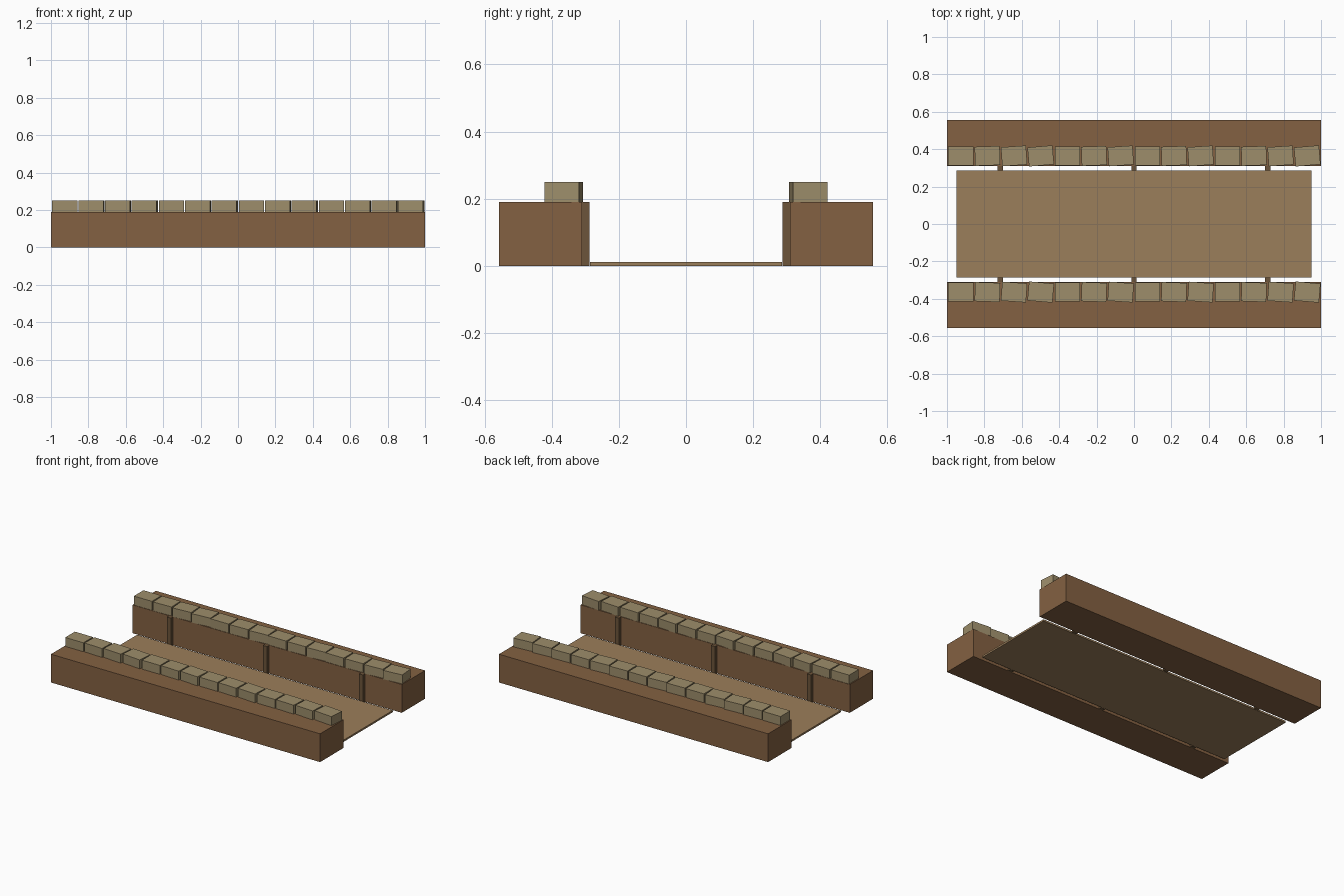
import bpy
from math import radians

if "Cube" in bpy.data.objects:
    bpy.data.objects.remove(bpy.data.objects["Cube"])


def material(name, color):
    m = bpy.data.materials.new(name)
    m.diffuse_color = (*color, 1)
    m.use_nodes = True
    m.node_tree.nodes["Principled BSDF"].inputs["Base Color"].default_value = m.diffuse_color
    return m


EARTH = material("earth", (0.23, 0.12, 0.054))
FLOOR = material("packed_floor", (0.33, 0.21, 0.103))
WOOD = material("dark_wood", (0.15, 0.09, 0.043))
SACK = material("sackcloth", (0.34, 0.27, 0.147))


def box(name, center, size, mat, turn=0.0):
    bpy.ops.mesh.primitive_cube_add(size=1, location=center, rotation=(0, 0, radians(turn)))
    o = bpy.context.object
    o.name = name
    o.scale = size
    o.data.materials.append(mat)
    return o


# trench floor
box("floor", (0, 0, 0.006), (1.90, 0.572, 0.012), FLOOR)

# small twist of each sandbag along the row, mirrored on the other bank
TWIST = [0, 2, 4, 5, 0, 2, 4, 0, 2, 4, 0, 2, 4, 5]
PITCH = 0.1425

for side, s in (("front", -1), ("back", 1)):
    # earth bank
    box(f"{side}_bank", (0, s * 0.4335, 0.095), (2.0, 0.247, 0.19), EARTH)
    # support posts on the inner wall
    for i, x in enumerate((-0.714, 0, 0.714)):
        box(f"{side}_post_{i}", (x, s * 0.299, 0.095), (0.029, 0.024, 0.19), WOOD)
    # sandbag row on the inner edge
    for i, a in enumerate(TWIST):
        box(f"{side}_sandbag_{i}", ((i - 6.5) * PITCH, s * 0.364, 0.22),
            (0.134, 0.102, 0.06), SACK, s * a)
